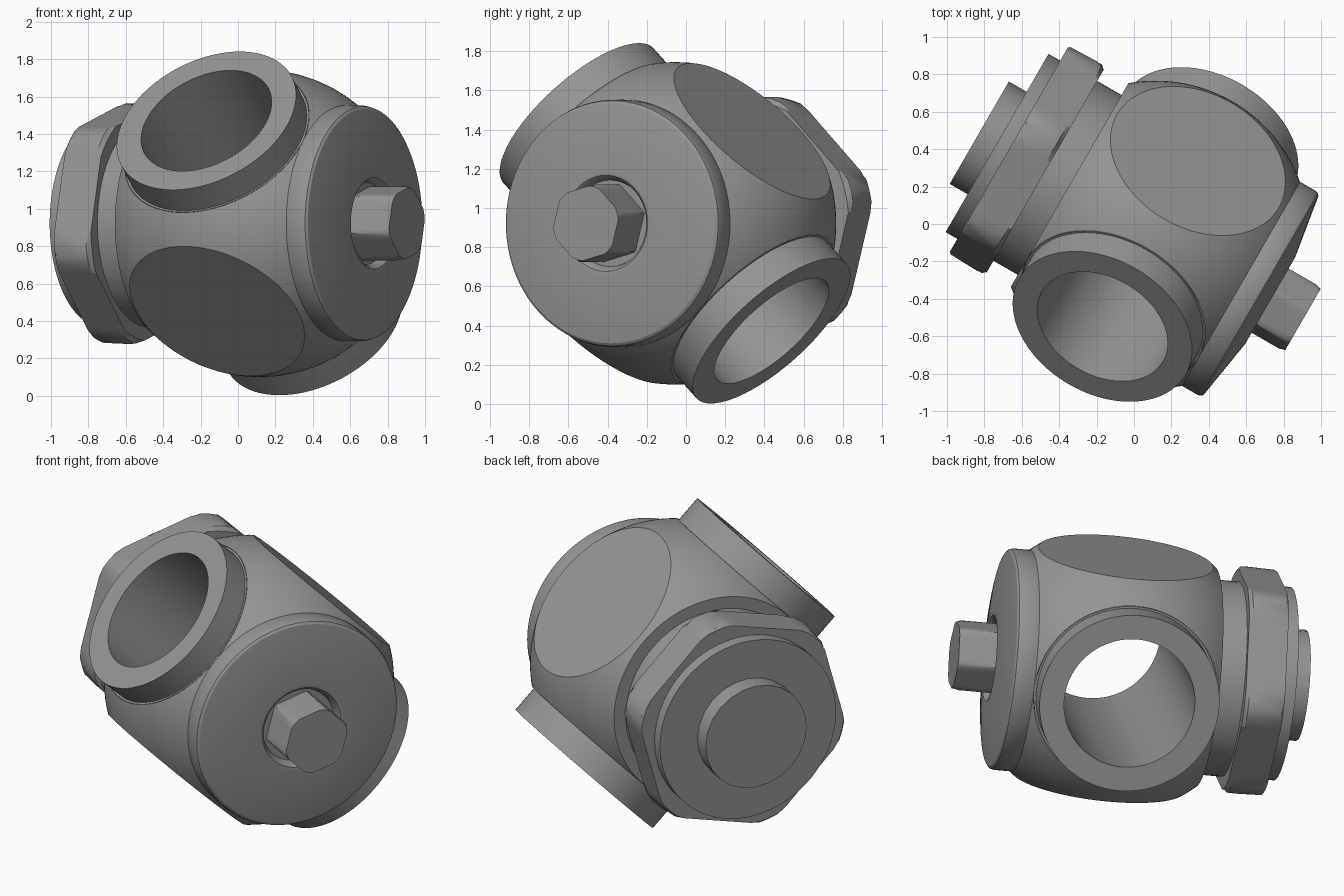
import bpy, bmesh
from math import sin, cos, pi, radians, sqrt
from mathutils import Matrix, Vector

cube = bpy.data.objects.get("Cube")
if cube:
    bpy.data.objects.remove(cube, do_unlink=True)

steel = bpy.data.materials.new("grey_steel")
steel.use_nodes = True
GREY = (0.3, 0.3, 0.3, 1)
steel.diffuse_color = GREY
steel.node_tree.nodes["Principled BSDF"].inputs["Base Color"].default_value = GREY

# Valve frame: local z runs along the spindle, local y is world up
tilt = radians(30)
spindle = Vector((cos(tilt), -sin(tilt), 0))
side = Vector((sin(tilt), cos(tilt), 0))
up = Vector((0, 0, 1))
FRAME = Matrix((side, up, spindle)).transposed().to_4x4()
FRAME.translation = (0.115, -0.056, 0.922)

# Port and flat directions inside the valve frame
pitch = radians(44)
port_dir = Vector((-cos(pitch), sin(pitch), 0))
flat_dir = Vector((sin(pitch), cos(pitch), 0))

SPHERE_R = 0.822
END = 0.53


def hex_radius(angle, apothem):
    """Radius of a hexagon with a corner at 15 degrees."""
    a = (angle - radians(15)) % (pi / 3) - pi / 6
    return apothem / cos(a)


def lathe(profile, segments=96, apothem=None):
    """Spin (radius, height) points round z, optionally limited to a hexagon."""
    bm = bmesh.new()
    rings = []
    for r, z in profile:
        ring = []
        for i in range(segments):
            t = 2 * pi * i / segments
            q = min(r, hex_radius(t, apothem)) if apothem else r
            ring.append(bm.verts.new((q * cos(t), q * sin(t), z)))
        rings.append(ring)
    for low, high in zip(rings, rings[1:]):
        for i in range(segments):
            j = (i + 1) % segments
            bm.faces.new((low[i], low[j], high[j], high[i]))
    bmesh.ops.remove_doubles(bm, verts=bm.verts, dist=1e-5)
    return bm


def finish(name, bm, direction=None):
    mesh = bpy.data.meshes.new(name)
    bm.to_mesh(mesh)
    bm.free()
    mesh.materials.append(steel)
    obj = bpy.data.objects.new(name, mesh)
    bpy.context.collection.objects.link(obj)
    turn = Matrix.Identity(4)
    if direction:
        turn = direction.to_track_quat('Z', 'Y').to_matrix().to_4x4()
    obj.matrix_world = FRAME @ turn
    bpy.ops.object.select_all(action='DESELECT')
    obj.select_set(True)
    bpy.context.view_layer.objects.active = obj
    bpy.ops.object.shade_smooth_by_angle(angle=radians(28))
    return obj


# Spherical body with flat ends, two flats and two port openings
steps = 40
arc = [-END + 2 * END * i / steps for i in range(steps + 1)]
body = lathe([(0, -END)] + [(sqrt(SPHERE_R ** 2 - z * z), z) for z in arc] + [(0, END)])
for normal, distance, filled in ((port_dir, 0.63, False), (-port_dir, 0.63, False),
                                 (flat_dir, 0.653, True), (-flat_dir, 0.653, True)):
    cut = bmesh.ops.bisect_plane(body, geom=body.verts[:] + body.edges[:] + body.faces[:],
                                 plane_co=normal * distance, plane_no=normal, clear_outer=True)
    if filled:
        rim = [e for e in cut["geom_cut"] if isinstance(e, bmesh.types.BMEdge)]
        for face in bmesh.ops.edgeloop_fill(body, edges=rim)["faces"]:
            face.normal_update()
            if face.normal.dot(normal) < 0:
                face.normal_flip()
finish("valve_body", body)

# Open ports joined by the straight bore
port = [(0.526, 0.63), (0.514, 0.63), (0.514, 0.79), (0.374, 0.79), (0.374, 0)]
finish("upper_port", lathe(port), port_dir)
finish("lower_port", lathe(port), -port_dir)

# Domed end cap with a rounded rim and a recess round the bolt head
cap = [(0, END - 0.02), (0.622, END - 0.02), (0.63, END), (0.63, 0.625),
       (0.625, 0.642), (0.612, 0.652), (0.265, 0.708), (0.245, 0.705),
       (0.23, 0.69), (0.22, 0.66), (0, 0.66)]
finish("end_cap", lathe(cap))

# Bolt head on the cap
bolt = [(0, 0.64), (0.205, 0.64), (0.205, 0.88), (0.192, 0.91), (0, 0.91)]
finish("bolt_head", lathe(bolt, 72, 0.18))

# Neck, large nut, flange and end boss on the opposite side
finish("neck", lathe([(0, -0.72), (0.555, -0.72), (0.555, -0.5), (0, -0.5)]))
nut = [(0, -0.906), (0.64, -0.906), (0.65, -0.895), (0.668, -0.73),
       (0.655, -0.7), (0.63, -0.68), (0, -0.68)]
finish("large_nut", lathe(nut, 72, 0.592))
finish("nut_flange", lathe([(0, -0.978), (0.55, -0.978), (0.55, -0.89), (0, -0.89)]))
finish("end_boss", lathe([(0, -1.088), (0.316, -1.088), (0.316, -0.96), (0, -0.96)], 24))
